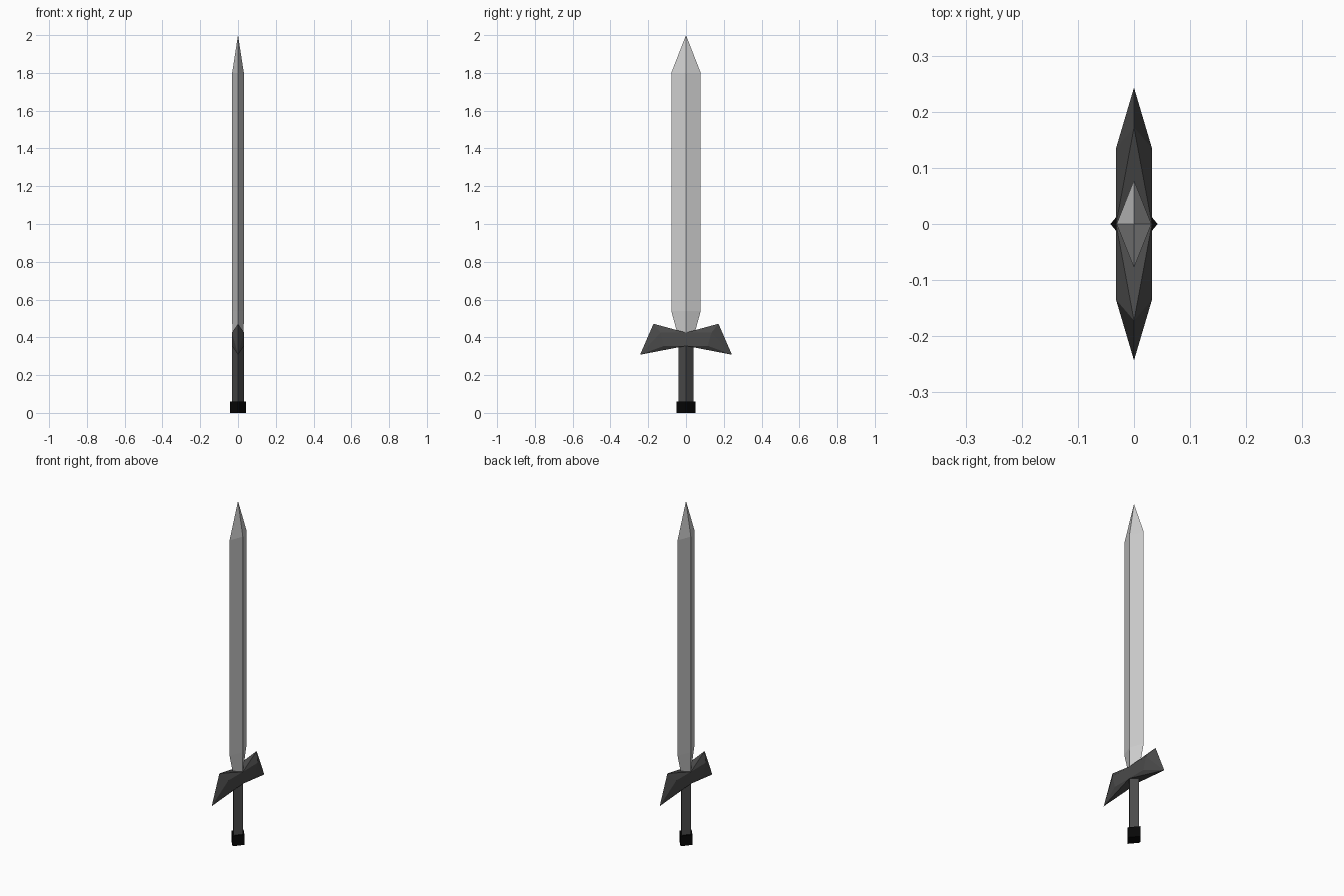
import bpy, bmesh

if "Cube" in bpy.data.objects:
    bpy.data.objects.remove(bpy.data.objects["Cube"])


def material(name, c):
    m = bpy.data.materials.new(name)
    m.diffuse_color = (c, c, c, 1)
    m.use_nodes = True
    m.node_tree.nodes["Principled BSDF"].inputs["Base Color"].default_value = m.diffuse_color
    return m


steel = material("light steel", 0.62)
iron = material("dark iron", 0.07)
black = material("black", 0.002)


def finish(name, bm, mat):
    bmesh.ops.recalc_face_normals(bm, faces=bm.faces)
    me = bpy.data.meshes.new(name)
    bm.to_mesh(me)
    bm.free()
    me.materials.append(mat)
    ob = bpy.data.objects.new(name, me)
    bpy.context.collection.objects.link(ob)
    return ob


def diamond_loft(name, rings, mat, tip=None):
    """Stack diamond sections (half x, half y, z), with an optional point on top."""
    bm = bmesh.new()
    loops = [[bm.verts.new(p) for p in ((a, 0, z), (0, b, z), (-a, 0, z), (0, -b, z))]
             for a, b, z in rings]
    for lo, hi in zip(loops, loops[1:]):
        for i in range(4):
            j = (i + 1) % 4
            bm.faces.new((lo[i], lo[j], hi[j], hi[i]))
    bm.faces.new(loops[0])
    if tip is None:
        bm.faces.new(loops[-1])
    else:
        t = bm.verts.new((0, 0, tip))
        for i in range(4):
            bm.faces.new((loops[-1][i], loops[-1][(i + 1) % 4], t))
    return finish(name, bm, mat)


# Blade, grip and pommel
diamond_loft("blade", [(0.03, 0.044, 0.415), (0.031, 0.078, 0.54), (0.031, 0.078, 1.80)],
             steel, tip=2.0)
diamond_loft("grip", [(0.031, 0.041, 0.05), (0.031, 0.041, 0.37)], iron)
diamond_loft("pommel", [(0.042, 0.051, 0.0), (0.042, 0.051, 0.06)], black)

# Crossguard: each half is a convex wedge ending in a slanted edge
for side, s in (("right", 1), ("left", -1)):
    bm = bmesh.new()
    pts = [(0, 0.172, 0.472), (0, 0.243, 0.308)]
    for x in (0.032, -0.032):
        pts += [(x, 0, 0.425), (x, 0, 0.355), (x, 0.135, 0.425), (x, 0.115, 0.355)]
    for x, y, z in pts:
        bm.verts.new((x, y * s, z))
    bmesh.ops.convex_hull(bm, input=bm.verts)
    finish("guard_" + side, bm, iron)
